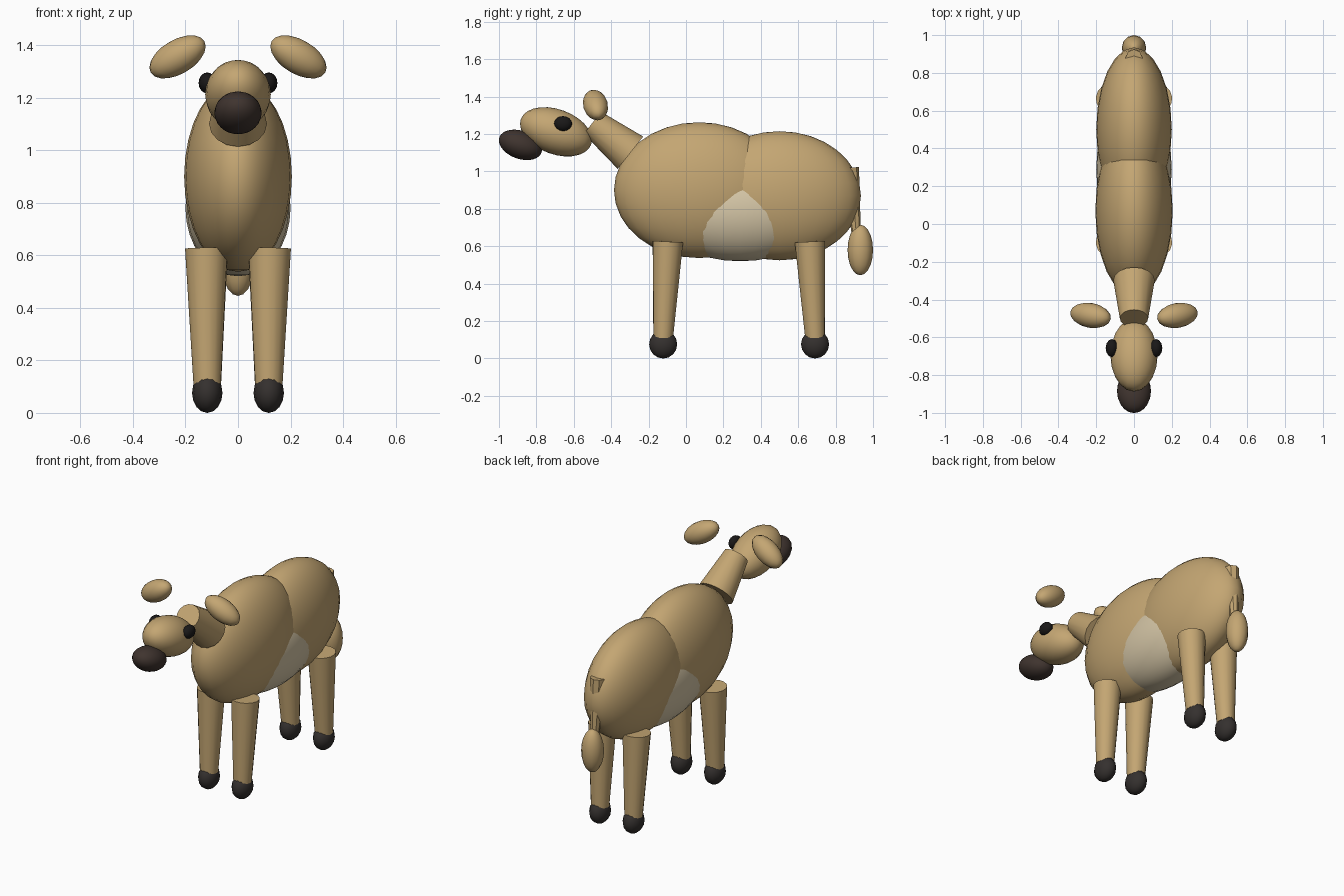
import bpy
from math import radians
from mathutils import Vector

if "Cube" in bpy.data.objects:
    bpy.data.objects.remove(bpy.data.objects["Cube"])


def material(name, rgb):
    m = bpy.data.materials.new(name)
    m.diffuse_color = (*rgb, 1)
    m.use_nodes = True
    m.node_tree.nodes["Principled BSDF"].inputs["Base Color"].default_value = m.diffuse_color
    return m


TAN = material("tan_coat", (0.55, 0.38, 0.17))
CREAM = material("cream_belly", (0.66, 0.56, 0.38))
MUZZLE = material("dark_muzzle", (0.05, 0.034, 0.028))
HOOF = material("dark_hoof", (0.035, 0.03, 0.028))
EYE = material("black_eye", (0.01, 0.009, 0.009))


def finish(name, mat):
    ob = bpy.context.object
    ob.name = name
    ob.data.materials.append(mat)
    bpy.ops.object.shade_smooth_by_angle(angle=radians(40))
    return ob


def ellipsoid(name, loc, radii, mat, rot=(0, 0, 0), seg=20, rings=14):
    bpy.ops.mesh.primitive_uv_sphere_add(
        segments=seg, ring_count=rings, radius=1, location=loc,
        rotation=[radians(a) for a in rot])
    bpy.context.object.scale = radii
    return finish(name, mat)


def taper(name, start, end, r_start, r_end, mat, sides=16):
    a, b = Vector(start), Vector(end)
    d = b - a
    bpy.ops.mesh.primitive_cone_add(
        vertices=sides, radius1=r_start, radius2=r_end, depth=d.length,
        location=(a + b) / 2, rotation=d.to_track_quat('Z', 'Y').to_euler())
    return finish(name, mat)


# Body
ellipsoid("chest", (0, 0.07, 0.90), (0.205, 0.455, 0.363), TAN, seg=24, rings=16)
ellipsoid("rump", (0, 0.50, 0.87), (0.20, 0.435, 0.345), TAN, seg=24, rings=16)
ellipsoid("belly", (0, 0.29, 0.78), (0.20, 0.44, 0.26), CREAM, seg=24, rings=16)

# Neck and head
taper("neck", (0, -0.297, 1.10), (0, -0.50, 1.26), 0.11, 0.075, TAN)
ellipsoid("head", (0, -0.695, 1.212), (0.125, 0.20, 0.12), TAN, (-20, 0, 0))
ellipsoid("muzzle", (0, -0.885, 1.142), (0.09, 0.12, 0.075), MUZZLE, (-20, 0, 0))

# Paired parts
for side, s in (("left", 1), ("right", -1)):
    ellipsoid(f"eye_{side}", (s * 0.117, -0.657, 1.256), (0.033, 0.048, 0.04),
              EYE, seg=12, rings=8)
    ellipsoid(f"ear_{side}", (s * 0.23, -0.484, 1.355), (0.12, 0.066, 0.065),
              TAN, (0, s * 30, s * 10), seg=16, rings=10)
    for end, y_top, y_foot in (("front", -0.097, -0.122), ("hind", 0.663, 0.69)):
        taper(f"{end}_leg_{side}", (s * 0.117, y_foot, 0.11), (s * 0.12, y_top, 0.625),
              0.053, 0.082, TAN)
        ellipsoid(f"{end}_hoof_{side}", (s * 0.117, y_foot, 0.076), (0.058, 0.075, 0.076),
                  HOOF, seg=12, rings=8)

# Tail
taper("tail", (0, 0.88, 1.02), (0, 0.91, 0.67), 0.045, 0.025, TAN, sides=8)
ellipsoid("tail_tuft", (0, 0.932, 0.58), (0.065, 0.068, 0.135), TAN, seg=12, rings=10)
